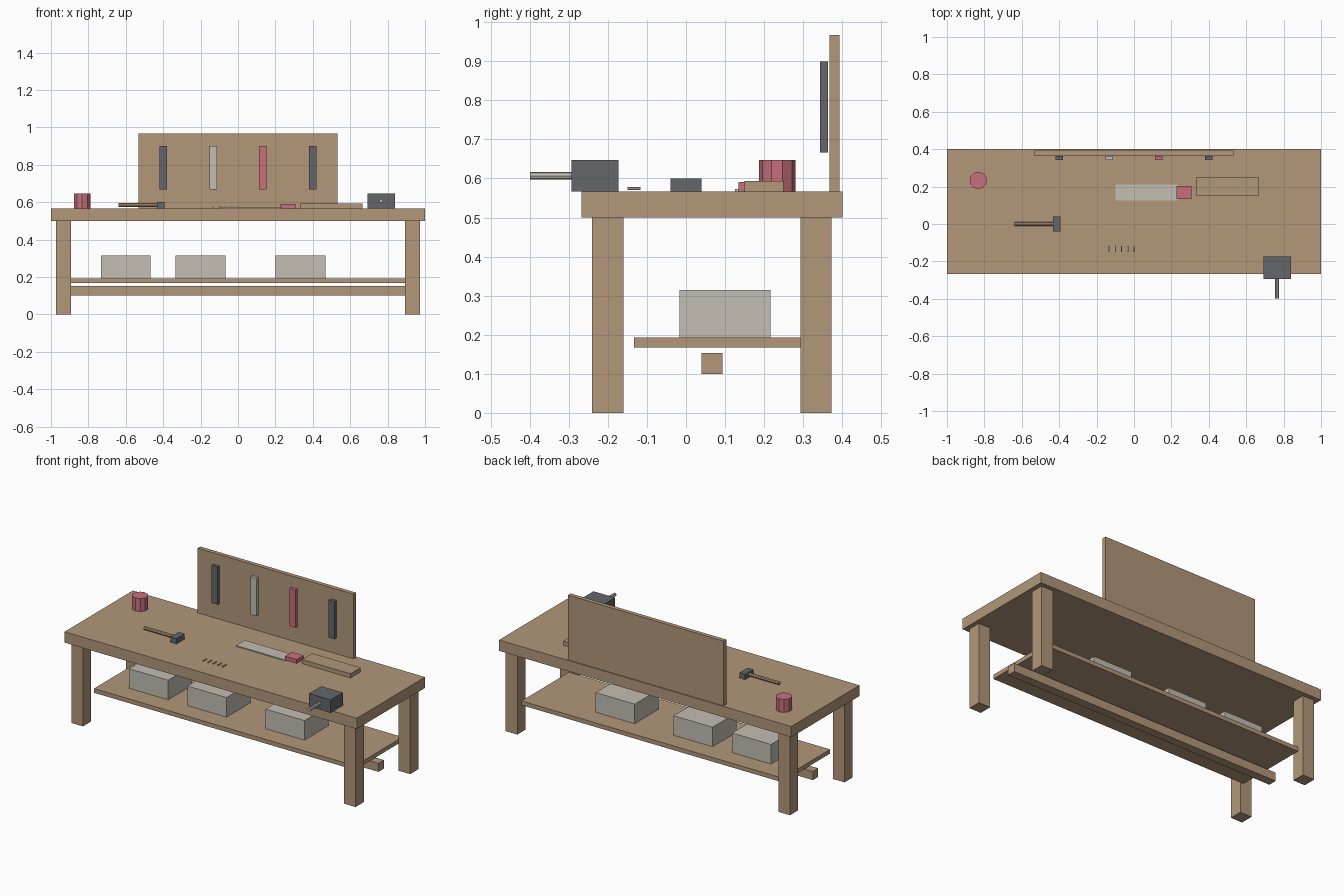
import bpy, math
from mathutils import Matrix

if "Cube" in bpy.data.objects:
    bpy.data.objects.remove(bpy.data.objects["Cube"])


def material(name, rgb):
    m = bpy.data.materials.new(name)
    lin = [((c / 255 + 0.055) / 1.055) ** 2.4 for c in rgb]
    m.diffuse_color = (*lin, 1)
    m.use_nodes = True
    m.node_tree.nodes["Principled BSDF"].inputs["Base Color"].default_value = m.diffuse_color
    return m


WOOD = material("wood", (178, 151, 122))
LIGHT = material("pale_grey", (195, 190, 179))
RED = material("dull_red", (199, 112, 122))
DARK = material("dark_metal", (100, 102, 107))


def finish(name, mat):
    ob = bpy.context.object
    ob.name = ob.data.name = name
    ob.data.materials.append(mat)
    return ob


def box(name, mat, x, y, z):
    """Box from (min, max) pairs on each axis."""
    bpy.ops.mesh.primitive_cube_add(size=1)
    ob = finish(name, mat)
    size = [b - a for a, b in (x, y, z)]
    mid = [(a + b) / 2 for a, b in (x, y, z)]
    ob.data.transform(Matrix.Translation(mid) @ Matrix.Diagonal((*size, 1)))
    return ob


def rod(name, mat, centre, radius, length, axis="Z", sides=8):
    rot = {"X": (0, math.pi / 2, 0), "Y": (math.pi / 2, 0, 0), "Z": (0, 0, 0)}[axis]
    bpy.ops.mesh.primitive_cylinder_add(vertices=sides, radius=radius, depth=length,
                                        location=centre, rotation=rot)
    return finish(name, mat)


def around(c, width):
    return (c - width / 2, c + width / 2)


TOP = 0.567   # worktop height
SHELF = 0.193  # shelf surface height

# Bench frame
box("worktop", WOOD, (-1, 1), (-0.267, 0.4), (0.5, TOP))
for side, x in (("left", -0.933), ("right", 0.933)):
    for end, y in (("front", -0.2), ("back", 0.333)):
        box(f"{end}_{side}_leg", WOOD, around(x, 0.08), around(y, 0.08), (0, 0.5))
box("lower_shelf", WOOD, (-0.893, 0.893), (-0.133, 0.333), (0.167, SHELF))
box("stretcher", WOOD, (-0.933, 0.933), (0.04, 0.093), (0.1, 0.153))

# Storage boxes on the shelf
for i, x in enumerate((-0.6, -0.2, 0.333)):
    box(f"storage_box_{i + 1}", LIGHT, around(x, 0.267), around(0.1, 0.233), (SHELF, 0.314))

# Tool board with hanging tools
box("tool_board", WOOD, (-0.533, 0.533), (0.367, 0.393), (TOP, 0.967))
for i, mat in enumerate((DARK, LIGHT, RED, DARK)):
    box(f"hanging_tool_{i + 1}", mat, around(-0.4 + i * 0.2667, 0.04),
        (0.343, 0.363), (0.667, 0.9))

# Vise on the front edge
box("vise_body", DARK, around(0.765, 0.147), (-0.293, -0.173), (TOP, 0.647))
rod("vise_handle", LIGHT, (0.765, -0.333, 0.607), 0.01, 0.133, "Y")

# Round tin
rod("tin", RED, (-0.833, 0.233, 0.607), 0.0467, 0.08, sides=10)

# Hammer
box("hammer_head", DARK, (-0.433, -0.393), (-0.04, 0.04), (TOP, 0.6))
rod("hammer_handle", WOOD, (-0.533, 0, 0.585), 0.0107, 0.213, "X")

# Saw
box("saw_blade", LIGHT, (-0.1, 0.235), (0.125, 0.21), (TOP, 0.573))
box("saw_handle", RED, (0.227, 0.307), (0.135, 0.202), (TOP, 0.591))

# Offcut plank
box("plank", WOOD, (0.333, 0.665), (0.15, 0.25), (TOP, 0.593))

# Row of nails
for i in range(5):
    rod(f"nail_{i + 1}", LIGHT, (-0.133 + i * 0.0333, -0.133, 0.574), 0.004, 0.033, "Y", 6)
